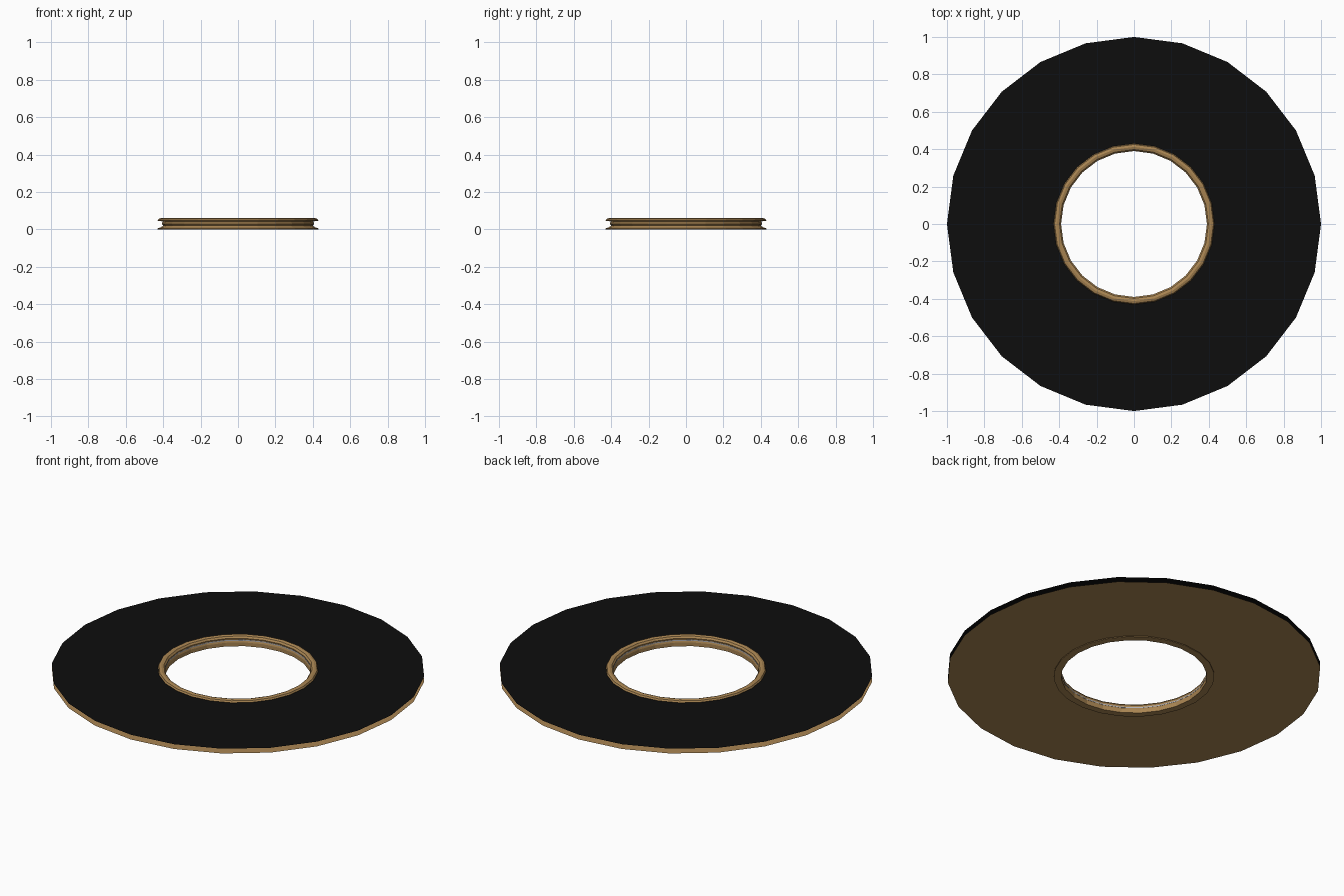
import bpy
import bmesh
from math import cos, sin, pi

if "Cube" in bpy.data.objects:
    bpy.data.objects.remove(bpy.data.objects["Cube"])

SIDES = 24


def material(name, colour):
    mat = bpy.data.materials.new(name)
    mat.use_nodes = True
    mat.diffuse_color = (*colour, 1)
    mat.node_tree.nodes["Principled BSDF"].inputs["Base Color"].default_value = (*colour, 1)
    return mat


black = material("black", (0.004, 0.004, 0.004))
gold = material("antique gold", (0.40, 0.235, 0.085))
silver = material("silver grey", (0.45, 0.45, 0.47))


def lathe(name, profile, mat, closed=True):
    """Turn an (r, z) profile around the vertical axis."""
    bm = bmesh.new()
    rings = []
    for i in range(SIDES):
        a = 2 * pi * i / SIDES
        rings.append([bm.verts.new((r * cos(a), r * sin(a), z)) for r, z in profile])
    count = len(profile)
    for i in range(SIDES):
        here, there = rings[i], rings[(i + 1) % SIDES]
        for j in range(count if closed else count - 1):
            k = (j + 1) % count
            bm.faces.new((here[j], there[j], there[k], here[k]))
    if closed:
        bmesh.ops.recalc_face_normals(bm, faces=bm.faces)
    mesh = bpy.data.meshes.new(name)
    bm.to_mesh(mesh)
    bm.free()
    mesh.materials.append(mat)
    obj = bpy.data.objects.new(name, mesh)
    bpy.context.collection.objects.link(obj)
    return obj


# Two paper-thin discs with a gap between them
lathe("upper_disc", [(0.40, 0.04), (1.0, 0.04)], black, closed=False)
lathe("lower_disc", [(1.0, 0.012), (0.40, 0.012)], gold, closed=False)

# Grommet: rounded top lip, ribbed waist, flat bottom flange
lathe("grommet", [
    (0.39, 0.0), (0.43, 0.0), (0.43, 0.005), (0.41, 0.012), (0.40, 0.02),
    (0.407, 0.027), (0.407, 0.034), (0.40, 0.042), (0.43, 0.046),
    (0.425, 0.056), (0.412, 0.06), (0.398, 0.056), (0.39, 0.046),
    (0.394, 0.034), (0.39, 0.022)], gold)

# Slim bright line in the groove of the inner wall
lathe("inner_band", [(0.392, 0.031), (0.392, 0.037), (0.396, 0.037), (0.396, 0.031)], silver)
